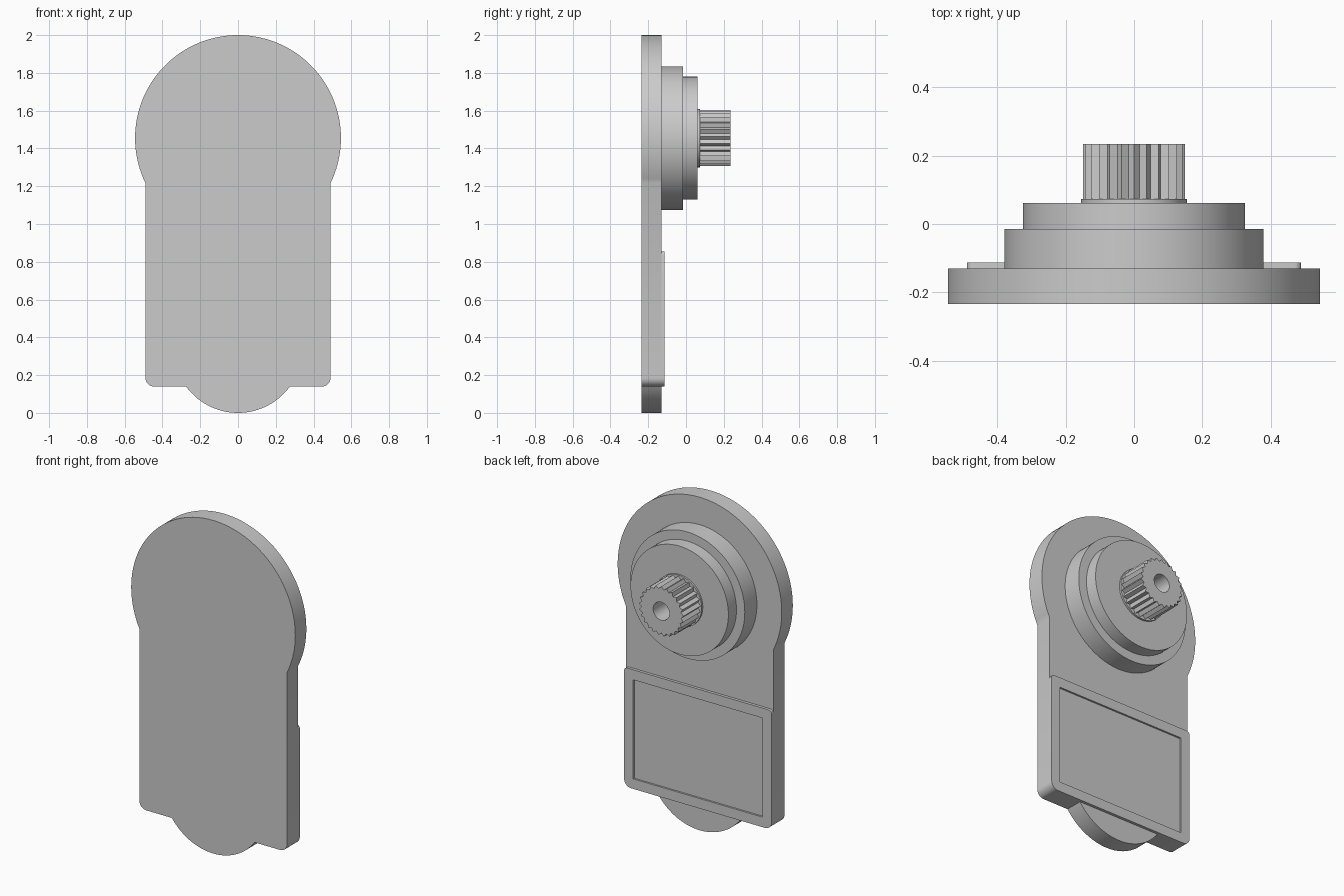
import bpy, bmesh
from math import sin, cos, radians, acos, asin, degrees

cube = bpy.data.objects.get("Cube")
if cube:
    bpy.data.objects.remove(cube, do_unlink=True)

grey = bpy.data.materials.new("plain_grey")
grey.use_nodes = True
colour = (0.6, 0.6, 0.6, 1)
grey.diffuse_color = colour
grey.node_tree.nodes["Principled BSDF"].inputs["Base Color"].default_value = colour

AXIS_Z = 1.455        # height of the shaft axis
HALF_W = 0.49         # half width of the plate
BASE_Z = 0.14         # lower edge of the plate
PLATE_BACK = -0.13


def arc(cx, cz, r, start, end, steps):
    """Points (x, z) along an arc, angles in degrees."""
    angles = [radians(start + (end - start) * i / steps) for i in range(steps + 1)]
    return [(cx + r * cos(a), cz + r * sin(a)) for a in angles]


def circle(r, steps=96):
    return arc(0, AXIS_Z, r, 0, 360, steps)[:-1]


def rounded_rect(w, z0, z1, r_low, r_top):
    pts = []
    for sx, z, r, start in ((1, z1, -r_top, 0), (-1, z1, -r_top, 90),
                            (-1, z0, r_low, 180), (1, z0, r_low, 270)):
        pts += arc(sx * (w - abs(r)), z + r, abs(r), start, start + 90, 8)
    return pts


def solid(name, outer, y0, y1, inner=None, floor=0):
    """Extrude an outline along y, with an optional pocket in the back."""
    bm = bmesh.new()

    def loop(pts, y):
        return [bm.verts.new((x, y, z)) for x, z in pts]

    def bridge(a, b):
        for i in range(len(a)):
            j = (i + 1) % len(a)
            bm.faces.new((a[i], a[j], b[j], b[i]))

    rings = [loop(outer, y0), loop(outer, y1)]
    if inner:
        rings += [loop(inner, y1), loop(inner, floor)]
    for a, b in zip(rings, rings[1:]):
        bridge(a, b)
    bm.faces.new(rings[0])
    bm.faces.new(rings[-1])
    bmesh.ops.remove_doubles(bm, verts=bm.verts[:], dist=1e-5)
    bmesh.ops.recalc_face_normals(bm, faces=bm.faces[:])
    mesh = bpy.data.meshes.new(name)
    bm.to_mesh(mesh)
    bm.free()
    mesh.materials.append(grey)
    obj = bpy.data.objects.new(name, mesh)
    bpy.context.collection.objects.link(obj)
    bpy.ops.object.select_all(action="DESELECT")
    obj.select_set(True)
    bpy.context.view_layer.objects.active = obj
    bpy.ops.object.shade_smooth_by_angle(angle=radians(25))
    return obj


# Base plate: round head, straight sides, rounded feet and a bottom bulge
HEAD_R, BULGE_R, FOOT_R = 0.545, 0.34, 0.045
head = degrees(acos(HALF_W / HEAD_R))
bulge = degrees(asin((BULGE_R - BASE_Z) / BULGE_R))
foot_x, foot_z = HALF_W - FOOT_R, BASE_Z + FOOT_R
outline = arc(0, AXIS_Z, HEAD_R, -head, 180 + head, 80)
outline += arc(-foot_x, foot_z, FOOT_R, 180, 270, 8)
outline += arc(0, BULGE_R, BULGE_R, 180 + bulge, 360 - bulge, 32)
outline += arc(foot_x, foot_z, FOOT_R, 270, 360, 8)
solid("base_plate", outline, -0.235, PLATE_BACK)

# Raised panel with a shallow rectangular recess
solid("raised_panel", rounded_rect(HALF_W, BASE_Z, 0.855, FOOT_R, 0.02),
      PLATE_BACK, -0.113,
      rounded_rect(HALF_W - 0.06, 0.2, 0.795, 0, 0), -0.124)

# Stepped round bosses and the thin collar
solid("lower_boss", circle(0.38), PLATE_BACK, -0.015)
solid("upper_boss", circle(0.325), -0.015, 0.062)
solid("shaft_collar", circle(0.155), 0.062, 0.073)

# Toothed shaft with a blind bore
TEETH = 25
spline = []
for i in range(TEETH * 2):
    a = radians(90 + 180 * i / TEETH)
    r = 0.132 if i % 2 else 0.149
    spline.append((r * cos(a), AXIS_Z + r * sin(a)))
bore = arc(0, AXIS_Z, 0.054, 90, 450, TEETH * 2)[:-1]
solid("splined_shaft", spline, 0.073, 0.235, bore, 0.085)
